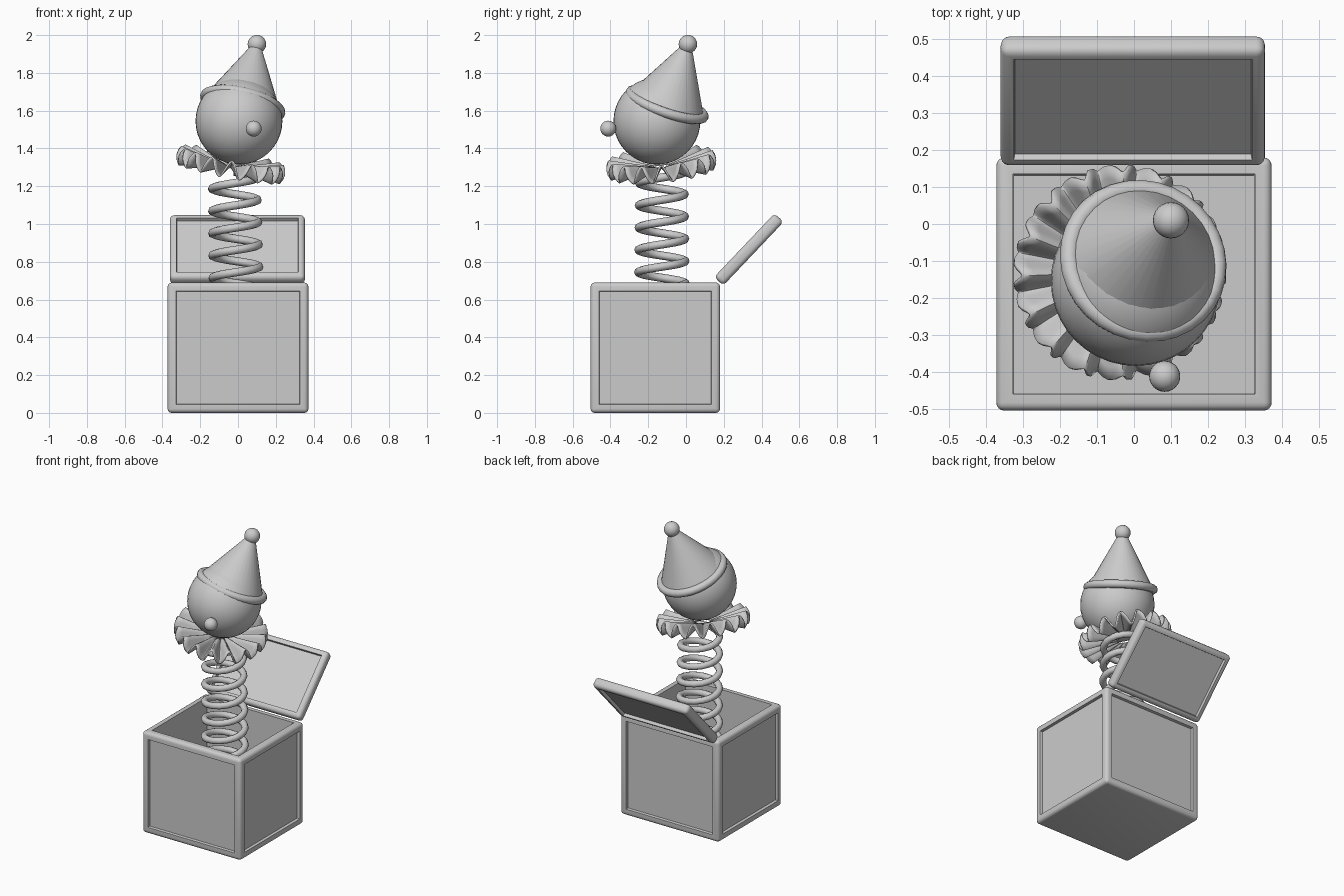
import bpy, bmesh
from math import sin, cos, pi, radians, hypot
from mathutils import Matrix, Vector

if "Cube" in bpy.data.objects:
    bpy.data.objects.remove(bpy.data.objects["Cube"])


def finish(name, bm, matrix=Matrix(), angle=40):
    bmesh.ops.recalc_face_normals(bm, faces=bm.faces)
    mesh = bpy.data.meshes.new(name)
    bm.to_mesh(mesh)
    bm.free()
    ob = bpy.data.objects.new(name, mesh)
    bpy.context.collection.objects.link(ob)
    ob.matrix_world = matrix
    bpy.ops.object.select_all(action='DESELECT')
    ob.select_set(True)
    bpy.context.view_layer.objects.active = ob
    bpy.ops.object.shade_smooth_by_angle(angle=radians(angle))
    return ob


def place(loc, axis):
    """Matrix that puts local z along axis at loc."""
    return Matrix.Translation(loc) @ Vector(axis).to_track_quat('Z', 'Y').to_matrix().to_4x4()


def framed_box(name, size, radius, border, recess, matrix, floor=None, skip_bottom=False):
    """Rounded box with a sunken panel in its large faces, optionally hollow from the top."""
    bm = bmesh.new()
    bmesh.ops.create_cube(bm, size=1, matrix=Matrix.Diagonal((*size, 1)))
    bmesh.ops.bevel(bm, geom=bm.edges[:], offset=radius, segments=4, profile=0.5, affect='EDGES')
    bm.normal_update()
    panels = [f for f in sorted(bm.faces, key=lambda f: -f.calc_area())[:6]
              if f.calc_area() > 0.1]
    for f in panels:
        if skip_bottom and f.normal.z < -0.9:
            continue
        depth = floor if floor and f.normal.z > 0.9 else recess
        bmesh.ops.inset_individual(bm, faces=[f], thickness=border - radius)
        bmesh.ops.inset_individual(bm, faces=[f], thickness=0.004, depth=-depth)
    return finish(name, bm, matrix)


def ball(name, loc, r, seg=32):
    bm = bmesh.new()
    bmesh.ops.create_uvsphere(bm, u_segments=seg, v_segments=seg // 2, radius=r)
    return finish(name, bm, Matrix.Translation(loc), 60)


def sweep_rings(name, rings, closed, matrix=Matrix(), caps=False):
    """Skin a list of point rings."""
    bm = bmesh.new()
    vs = [[bm.verts.new(p) for p in ring] for ring in rings]
    n = len(vs[0])
    for i in range(len(vs) if closed else len(vs) - 1):
        a, b = vs[i], vs[(i + 1) % len(vs)]
        for j in range(n):
            bm.faces.new((a[j], a[(j + 1) % n], b[(j + 1) % n], b[j]))
    if caps:
        bm.faces.new(vs[0])
        bm.faces.new(vs[-1])
    return finish(name, bm, matrix, 60)


def tube_section(center, out, up, r, sides):
    return [center + r * (cos(2 * pi * k / sides) * out + sin(2 * pi * k / sides) * up)
            for k in range(sides)]


# Box, hollow from the top, and the tilted lid
framed_box("box", (0.745, 0.685, 0.69), 0.022, 0.055, 0.018,
           Matrix.Translation((0, -0.1625, 0.345)), floor=0.64, skip_bottom=True)
framed_box("lid", (0.715, 0.465, 0.066), 0.024, 0.04, 0.02,
           Matrix.Translation((-0.003, 0.333, 0.865)) @ Matrix.Rotation(radians(46.5), 4, 'X'))

# Coil spring from the box floor to the neck
Z = Vector((0, 0, 1))
rings = []
z0, z1, pitch, steps = 0.07, 1.28, 0.118, 18
count = int((z1 - z0) / pitch * steps)
for i in range(count + 1):
    z = z0 + pitch * i / steps
    a = pi + 2 * pi * (z - 0.715) / pitch
    out = Vector((cos(a), sin(a), 0))
    r = 0.132 - 0.012 * (z - z0) / (z1 - z0)
    c = Vector((-0.01 - 0.015 * max(0, z - 0.7), -0.128, z)) + out * r
    rings.append(tube_section(c, out, Z, 0.022, 8))
sweep_rings("spring", rings, False, caps=True)

# Pleated ruff: a tilted disc whose waves grow towards the rim
rings = []
n, pleats = 192, 16
for r in (0.05, 0.10, 0.15, 0.20, 0.25, 0.285):
    t = (r - 0.05) / 0.235
    ring = []
    for j in range(n):
        a = 2 * pi * j / n
        w = sin(pleats * a)
        rr = r + 0.008 * t * cos(2 * pleats * a)
        ring.append((rr * cos(a), rr * sin(a), 0.045 * t * w + 0.01 * t))
    rings.append(ring)
ruff = sweep_rings("ruff", rings, False, place((-0.04, -0.13, 1.305), (0.19, -0.1, 1)))
solid = ruff.modifiers.new("thickness", 'SOLIDIFY')
solid.thickness = 0.01
solid.offset = 0

# Head, nose
ball("head", (0.005, -0.154, 1.545), 0.23, 40)
ball("nose", (0.083, -0.412, 1.505), 0.042, 24)

# Cone hat, rolled brim and bobble, all on one tilted axis
base, tip = Vector((0.025, -0.1, 1.633)), Vector((0.1, 0.01, 1.952))
axis = tip - base
hat = place(base, axis)
bm = bmesh.new()
h = axis.length
bmesh.ops.create_cone(bm, cap_ends=True, segments=32, radius1=0.205, radius2=0.02, depth=h,
                      matrix=Matrix.Translation((0, 0, h / 2)))
finish("hat", bm, hat)
rings = []
for i in range(32):
    a = 2 * pi * i / 32
    out = Vector((cos(a), sin(a), 0))
    rings.append(tube_section(out * 0.205, out, Z, 0.026, 10))
sweep_rings("hat_brim", rings, True, hat)
ball("bobble", tip, 0.049, 24)
